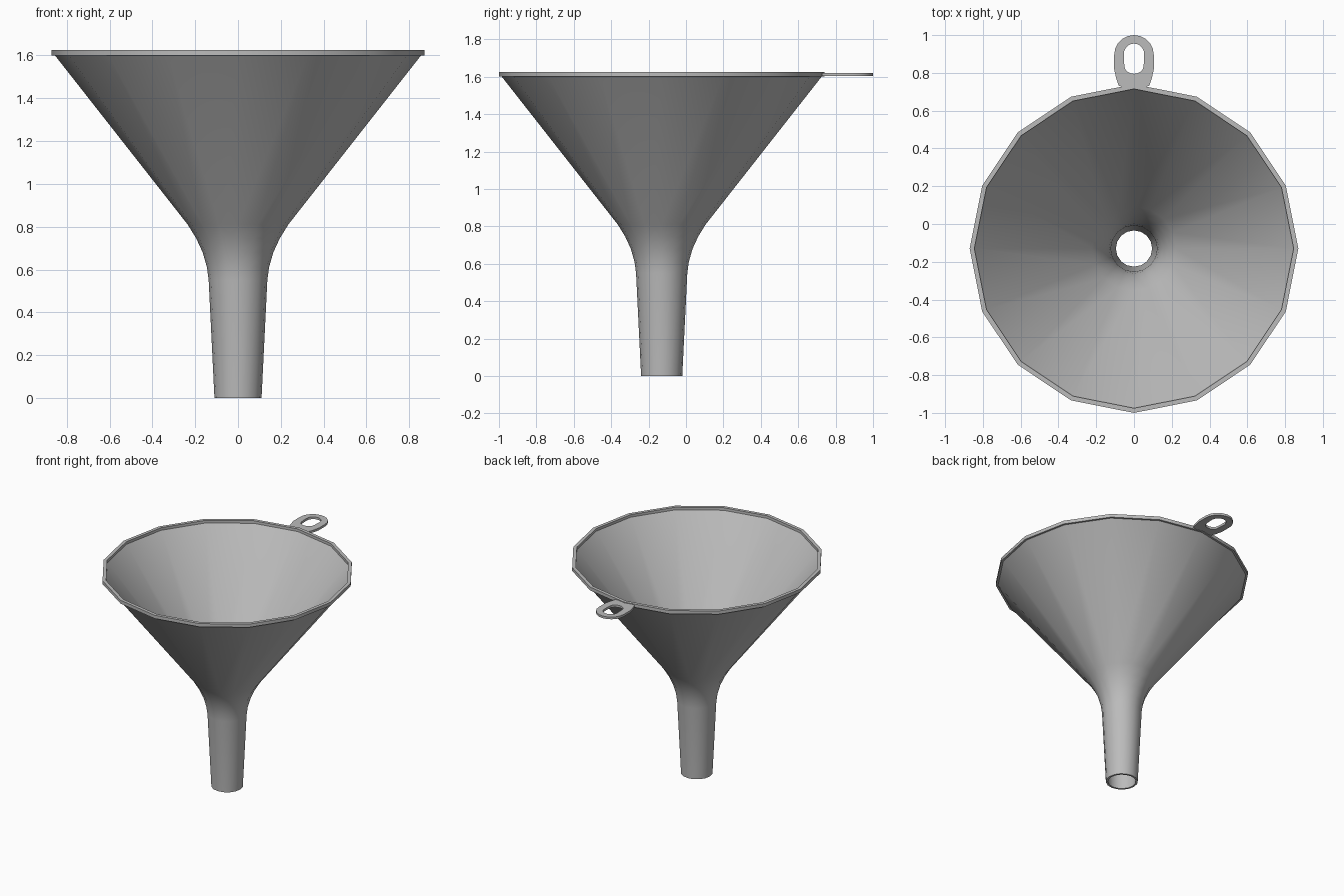
import bpy, bmesh, math

if "Cube" in bpy.data.objects:
    bpy.data.objects.remove(bpy.data.objects["Cube"])

SIDES = 16
CENTRE_Y = -0.13

grey = bpy.data.materials.new("grey_metal")
grey.use_nodes = True
colour = (0.5, 0.5, 0.5, 1)
grey.diffuse_color = colour
grey.node_tree.nodes["Principled BSDF"].inputs["Base Color"].default_value = colour


def finish(bm, name):
    bmesh.ops.recalc_face_normals(bm, faces=bm.faces)
    mesh = bpy.data.meshes.new(name)
    bm.to_mesh(mesh)
    bm.free()
    mesh.materials.append(grey)
    obj = bpy.data.objects.new(name, mesh)
    bpy.context.collection.objects.link(obj)
    bpy.ops.object.select_all(action='DESELECT')
    obj.select_set(True)
    bpy.context.view_layer.objects.active = obj
    bpy.ops.object.shade_smooth_by_angle(angle=math.radians(35))
    return obj


def bridge(bm, a, b):
    for i in range(len(a)):
        j = (i + 1) % len(a)
        bm.faces.new((a[i], a[j], b[j], b[i]))


# Funnel: closed wall profile (radius, height), outside going up, inside going down
outside = [(0.11, 0), (0.137, 0.55), (0.145, 0.61), (0.165, 0.68),
           (0.195, 0.745), (0.235, 0.81), (0.855, 1.6), (0.87, 1.6), (0.87, 1.625)]
inside = [(0.845, 1.625), (0.845, 1.605), (0.222, 0.815), (0.182, 0.75),
          (0.152, 0.685), (0.132, 0.615), (0.123, 0.55), (0.096, 0)]
bm = bmesh.new()
rings = []
for r, z in outside + inside:
    rings.append([bm.verts.new((r * math.cos(math.tau * i / SIDES),
                                CENTRE_Y + r * math.sin(math.tau * i / SIDES), z))
                  for i in range(SIDES)])
for k, ring in enumerate(rings):
    bridge(bm, ring, rings[(k + 1) % len(rings)])
finish(bm, "funnel_body")


# Hanging loop: rounded outline with a rounded slot, both with matching point counts
def outline(r_top, y_top, y_low, r_low, squash, steps=10):
    pts = []
    for i in range(steps + 1):
        a = math.pi * i / steps
        pts.append((r_top * math.cos(a), y_top + r_top * math.sin(a)))
    for i in range(steps + 1):
        a = math.pi + math.pi * i / steps
        pts.append((r_low * math.cos(a), y_low + squash * math.sin(a)))
    return pts


outer = outline(0.105, 0.895, 0.735, 0.082, 0.012)
outer[11:11] = [(-0.105, 0.82), (-0.094, 0.77)]
outer += [(0.094, 0.77), (0.105, 0.82)]
inner = outline(0.054, 0.901, 0.835, 0.05, 0.04)
inner[11:11] = [(-0.053, 0.87), (-0.052, 0.85)]
inner += [(0.052, 0.85), (0.053, 0.87)]
bm = bmesh.new()
loops = [[bm.verts.new((x, y, z)) for x, y in pts]
         for pts, z in ((outer, 1.603), (outer, 1.62), (inner, 1.62), (inner, 1.603))]
for k in range(4):
    bridge(bm, loops[k], loops[(k + 1) % 4])
finish(bm, "hanging_loop")
